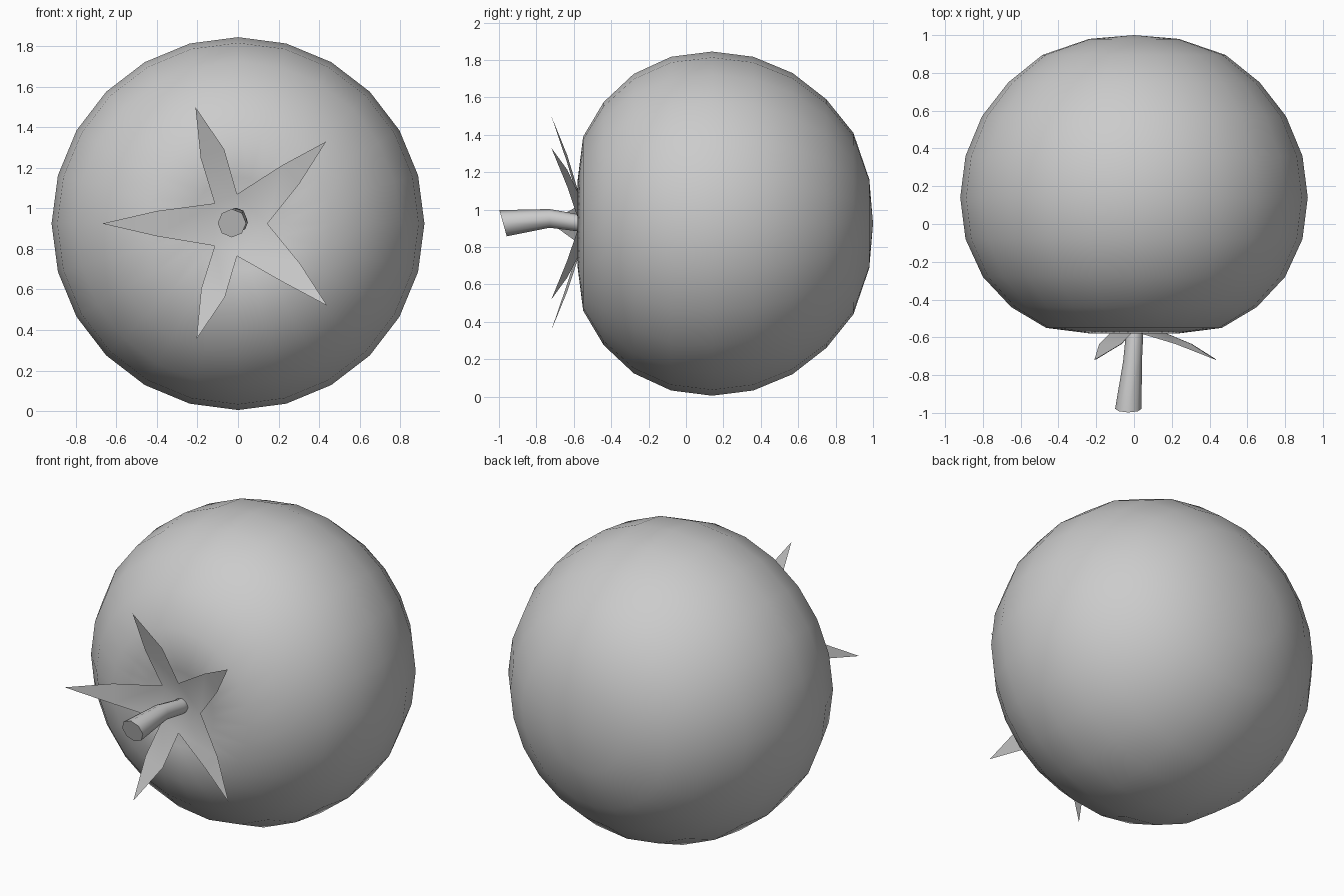
import bpy, bmesh, math
from mathutils import Vector

if "Cube" in bpy.data.objects:
    bpy.data.objects.remove(bpy.data.objects["Cube"])

CZ = 0.925  # height of the fruit axis, which runs along y


def finish(name, bm, angle):
    bmesh.ops.recalc_face_normals(bm, faces=bm.faces)
    me = bpy.data.meshes.new(name)
    bm.to_mesh(me)
    bm.free()
    ob = bpy.data.objects.new(name, me)
    bpy.context.collection.objects.link(ob)
    bpy.ops.object.select_all(action='DESELECT')
    ob.select_set(True)
    bpy.context.view_layer.objects.active = ob
    bpy.ops.object.shade_smooth_by_angle(angle=math.radians(angle))
    return ob


def ring(bm, x, y, z, r, n, tilt=0.0):
    out = []
    for i in range(n):
        a = 2 * math.pi * i / n
        dz = r * math.sin(a)
        out.append(bm.verts.new((x + r * math.cos(a), y + tilt * dz, z + dz)))
    return out


def bridge(bm, a, b):
    n = len(a)
    for i in range(n):
        j = (i + 1) % n
        bm.faces.new((a[i], a[j], b[j], b[i]))


# fruit body: lathe around y with a dent at the stem end
profile = [(-0.58, 0.23), (-0.55, 0.465), (-0.44, 0.65), (-0.28, 0.80),
           (-0.08, 0.892), (0.14, 0.92), (0.36, 0.892), (0.57, 0.805),
           (0.75, 0.665), (0.895, 0.485), (0.98, 0.237)]
bm = bmesh.new()
rings = [ring(bm, 0, y, CZ, r, 24) for y, r in profile]
for a, b in zip(rings, rings[1:]):
    bridge(bm, a, b)
for loop, y in ((rings[0], -0.47), (rings[-1], 1.0)):
    pole = bm.verts.new((0, y, CZ))
    for i in range(24):
        bm.faces.new((loop[i], loop[(i + 1) % 24], pole))
finish("fruit_body", bm, 80)

# calyx: five pointed leaves curling outwards (x, z offsets from the axis)
tips = [(0.435, 0.405), (-0.21, 0.575), (-0.67, 0.0), (-0.205, -0.57), (0.44, -0.405)]
inner = [(0.145, 0.0), (-0.005, 0.145), (-0.115, 0.1), (-0.115, -0.11), (-0.005, -0.16)]
bm = bmesh.new()
centre = bm.verts.new((-0.02, -0.535, CZ))
base = [bm.verts.new((x, -0.568, CZ + z)) for x, z in inner]
for i, t in enumerate(tips):
    d = Vector(t)
    side = Vector((-d.y, d.x)).normalized() * 0.062
    m1, m2 = [bm.verts.new((p.x, -0.635, CZ + p.y)) for p in (d * 0.6 - side, d * 0.6 + side)]
    tip = bm.verts.new((t[0], -0.72, CZ + t[1]))
    b1, b2 = base[i], base[(i + 1) % 5]
    bm.faces.new((centre, b1, b2))
    bm.faces.new((b1, m1, m2, b2))
    bm.faces.new((m1, tip, m2))
finish("calyx", bm, 80)

# stem: bent tube flaring towards the cut end
path = [(0.003, -0.50, 0.928, 0.04, 0), (0.003, -0.58, 0.93, 0.046, 0),
        (-0.008, -0.73, 0.953, 0.05, 0), (-0.03, -0.978, 0.927, 0.07, -0.28)]
bm = bmesh.new()
rings = [ring(bm, x, y, z, r, 8, t) for x, y, z, r, t in path]
for a, b in zip(rings, rings[1:]):
    bridge(bm, a, b)
bm.faces.new(rings[0])
bm.faces.new(rings[-1])
finish("stem", bm, 80)
